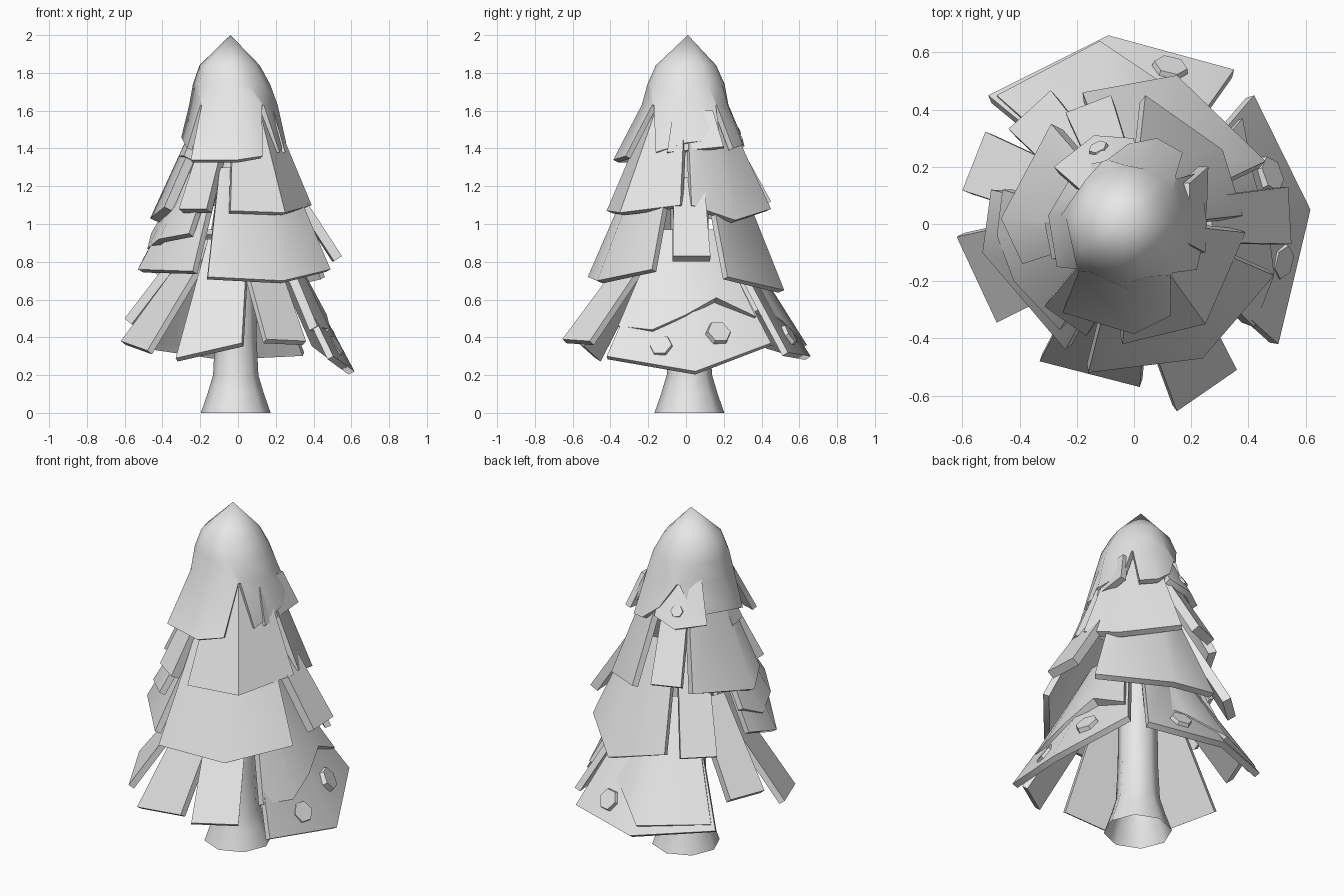
import bpy, bmesh, math
from mathutils import Vector

cube = bpy.data.objects.get("Cube")
if cube:
    bpy.data.objects.remove(cube, do_unlink=True)

grey = bpy.data.materials.new("plain_grey")
grey.use_nodes = True
grey.diffuse_color = (0.8, 0.8, 0.8, 1)
grey.node_tree.nodes["Principled BSDF"].inputs["Base Color"].default_value = (0.8, 0.8, 0.8, 1)


def add_object(name, verts, faces, thickness=0, angle=45):
    """Make a mesh object, optionally thickened inward."""
    mesh = bpy.data.meshes.new(name)
    mesh.from_pydata([tuple(v) for v in verts], [], faces)
    mesh.materials.append(grey)
    ob = bpy.data.objects.new(name, mesh)
    bpy.context.collection.objects.link(ob)
    bpy.ops.object.select_all(action="DESELECT")
    ob.select_set(True)
    bpy.context.view_layer.objects.active = ob
    if thickness:
        mod = ob.modifiers.new("thickness", "SOLIDIFY")
        mod.thickness = thickness
        mod.offset = -1
        bpy.ops.object.modifier_apply(modifier=mod.name)
    bpy.ops.object.shade_smooth_by_angle(angle=math.radians(angle))
    return ob


def panel(name, lower, top_z, ratio, width, thickness=0.035):
    """Sloping plate: the lower edge is drawn in toward the trunk at top_z."""
    low = [Vector(p) for p in lower]
    if low[0].xy.cross(low[-1].xy) < 0:
        low.reverse()
    mid = (low[0] + low[-1]) / 2
    high = []
    for p in low:
        q = mid * ratio + (p - mid) * width
        q.z = top_z
        high.append(q)
    n = len(low)
    faces = [(i, i + 1, n + i + 1, n + i) for i in range(n - 1)]
    return add_object(name, low + high, faces, thickness)


def plank(name, x, y, z, width, top_z, ratio):
    """Narrow straight plate facing outward at x, y."""
    side = Vector((-y, x, 0)).normalized() * width / 2
    mid = Vector((x, y, z))
    return panel(name, [mid - side, mid + side], top_z, ratio, 0.8, 0.05)


def bolt(name, x, y, z, radius):
    """Six-sided stud standing on a sloping plate."""
    out = Vector((x, y, 0)).normalized()
    normal = (out * 0.85 + Vector((0, 0, 0.53))).normalized()
    across = out.cross(Vector((0, 0, 1)))
    up = across.cross(normal)
    verts = []
    for depth, r in ((-0.03, radius), (0.02, radius * 0.85)):
        for k in range(6):
            a = math.tau * k / 6
            verts.append(Vector((x, y, z)) + normal * depth + (across * math.cos(a) + up * math.sin(a)) * r)
    faces = [tuple(range(6)), tuple(range(6, 12))]
    faces += [(k, (k + 1) % 6, 6 + (k + 1) % 6, 6 + k) for k in range(6)]
    ob = add_object(name, verts, faces, angle=20)
    bm = bmesh.new()
    bm.from_mesh(ob.data)
    bmesh.ops.recalc_face_normals(bm, faces=bm.faces)
    bm.to_mesh(ob.data)
    bm.free()


# Trunk with a flared foot, open underneath
sides = 8
profile = [(0.185, 0), (0.15, 0.1), (0.12, 0.2), (0.11, 0.4), (0.105, 0.8), (0.095, 1.3), (0.05, 1.6)]
verts = [(r * math.cos(math.tau * k / sides) - 0.012, r * math.sin(math.tau * k / sides) + 0.018, z)
         for r, z in profile for k in range(sides)]
faces = []
for j in range(len(profile) - 1):
    for k in range(sides):
        a, b = j * sides + k, j * sides + (k + 1) % sides
        faces.append((a, b, b + sides, a + sides))
add_object("trunk", verts, faces, angle=50)

# Lowest tier
panel("low_left_panel", [(0.505, -0.42, 0.30), (0.617, 0.05, 0.22), (0.42, 0.45, 0.37)], 0.95, 0.38, 0.33)
panel("low_left_cover", [(0.42, -0.36, 0.46), (0.49, -0.18, 0.44), (0.47, 0.0, 0.52),
                         (0.42, 0.16, 0.61), (0.38, 0.37, 0.51)], 0.97, 0.5, 0.4, 0.05)
panel("low_back_panel", [(0.35, 0.54, 0.32), (-0.09, 0.66, 0.30), (-0.51, 0.45, 0.36)], 0.95, 0.38, 0.33)
panel("low_back_cover", [(0.25, 0.40, 0.56), (0.06, 0.52, 0.48), (-0.12, 0.64, 0.36),
                         (-0.48, 0.45, 0.39)], 0.97, 0.42, 0.36, 0.05)
panel("low_right_panel", [(-0.62, -0.045, 0.38), (-0.48, -0.345, 0.33)], 0.92, 0.32, 0.7)
panel("low_front_right_panel", [(-0.33, -0.48, 0.29), (0.02, -0.57, 0.37)], 0.92, 0.35, 0.6)
panel("low_front_left_panel", [(0.15, -0.655, 0.39), (0.36, -0.51, 0.38)], 0.92, 0.35, 0.8)
plank("low_back_right_plank", -0.56, 0.22, 0.5, 0.22, 0.95, 0.4)
bolt("low_left_bolt_front", 0.51, -0.13, 0.35, 0.07)
bolt("low_left_bolt_back", 0.47, 0.17, 0.42, 0.075)
bolt("low_back_bolt", 0.125, 0.54, 0.41, 0.07)

# Second tier
panel("second_front_panel", [(-0.16, -0.52, 0.72), (0.24, -0.47, 0.70), (0.49, -0.18, 0.76)], 1.3, 0.5, 0.55)
plank("second_left_plank", 0.545, 0.03, 0.83, 0.2, 1.25, 0.5)
panel("second_back_panel", [(0.46, 0.22, 0.72), (0.15, 0.52, 0.65), (-0.18, 0.46, 0.73)], 1.3, 0.5, 0.5)
plank("second_back_right_plank", -0.365, 0.40, 0.74, 0.2, 1.25, 0.48)
panel("second_right_panel", [(-0.50, 0.12, 0.82), (-0.53, -0.1, 0.76), (-0.24, -0.44, 0.75)], 1.25, 0.5, 0.5)
panel("second_right_cover", [(-0.46, 0.12, 0.95), (-0.48, -0.04, 0.87), (-0.42, -0.2, 0.92),
                             (-0.26, -0.37, 0.95)], 1.27, 0.58, 0.55)

# Third tier
panel("third_front_panel", [(-0.04, -0.42, 1.07), (0.25, -0.35, 1.06), (0.39, -0.03, 1.1)], 1.6, 0.45, 0.48)
panel("third_left_panel", [(0.38, 0.03, 1.1), (0.31, 0.26, 1.02), (0.04, 0.45, 1.08)], 1.6, 0.45, 0.48)
plank("third_back_plank", -0.16, 0.42, 1.12, 0.17, 1.55, 0.45)
panel("third_right_panel", [(-0.29, 0.35, 1.08), (-0.465, 0.02, 1.03), (-0.39, -0.14, 1.09)],
      1.58, 0.45, 0.48, 0.05)
plank("third_front_right_plank", -0.24, -0.34, 1.08, 0.18, 1.5, 0.5)

# Crown: a dome whose rim hangs in four flaps, split by pointed notches
flaps = [
    [(-0.25, -0.31, 1.34), (0.0, -0.385, 1.34), (0.13, -0.32, 1.36)],
    [(0.22, -0.16, 1.38), (0.255, 0.0, 1.43), (0.23, 0.18, 1.45)],
    [(0.17, 0.25, 1.40), (0.08, 0.30, 1.42), (-0.02, 0.28, 1.5)],
    [(-0.2, 0.2, 1.46), (-0.3, 0.03, 1.46), (-0.27, -0.15, 1.4)],
]
rim = [Vector(p) for flap in flaps for p in flap]
count = len(rim)
spokes = [(p.xy - Vector((-0.03, 0))).normalized() for p in rim]
partner = {0: -1, 1: 0, 2: 1}
pinched = [spokes[k].lerp(spokes[(k + partner[k % 3]) % count], 0.45).normalized() for k in range(count)]
verts = [Vector((-0.04, 0.01, 2.0))]
for r, z, cx, directions in ((0.16, 1.84, -0.045, spokes), (0.205, 1.74, -0.035, spokes),
                             (0.235, 1.63, -0.025, pinched)):
    verts += [d.to_3d() * r + Vector((cx, 0, z)) for d in directions]
verts += rim
faces = []
for k in range(count):
    n = (k + 1) % count
    faces.append((0, 1 + k, 1 + n))
    for ring in range(3):
        if ring == 2 and k % 3 == 2:
            continue  # open notch between flaps
        a, b = 1 + ring * count, 1 + (ring + 1) * count
        faces.append((a + k, b + k, b + n, a + n))
add_object("crown", verts, faces, 0.03, 50)

# Pieces tucked beneath the crown
panel("crown_back_plate", [(0.0, 0.30, 1.45), (-0.14, 0.31, 1.41), (-0.28, 0.2, 1.43)], 1.66, 0.6, 0.7)
bolt("crown_back_bolt", -0.12, 0.255, 1.49, 0.04)
panel("crown_left_lip", [(0.25, -0.1, 1.38), (0.26, 0.2, 1.41)], 1.6, 0.75, 0.7)
plank("crown_right_plank", -0.3, -0.06, 1.36, 0.13, 1.62, 0.6)
